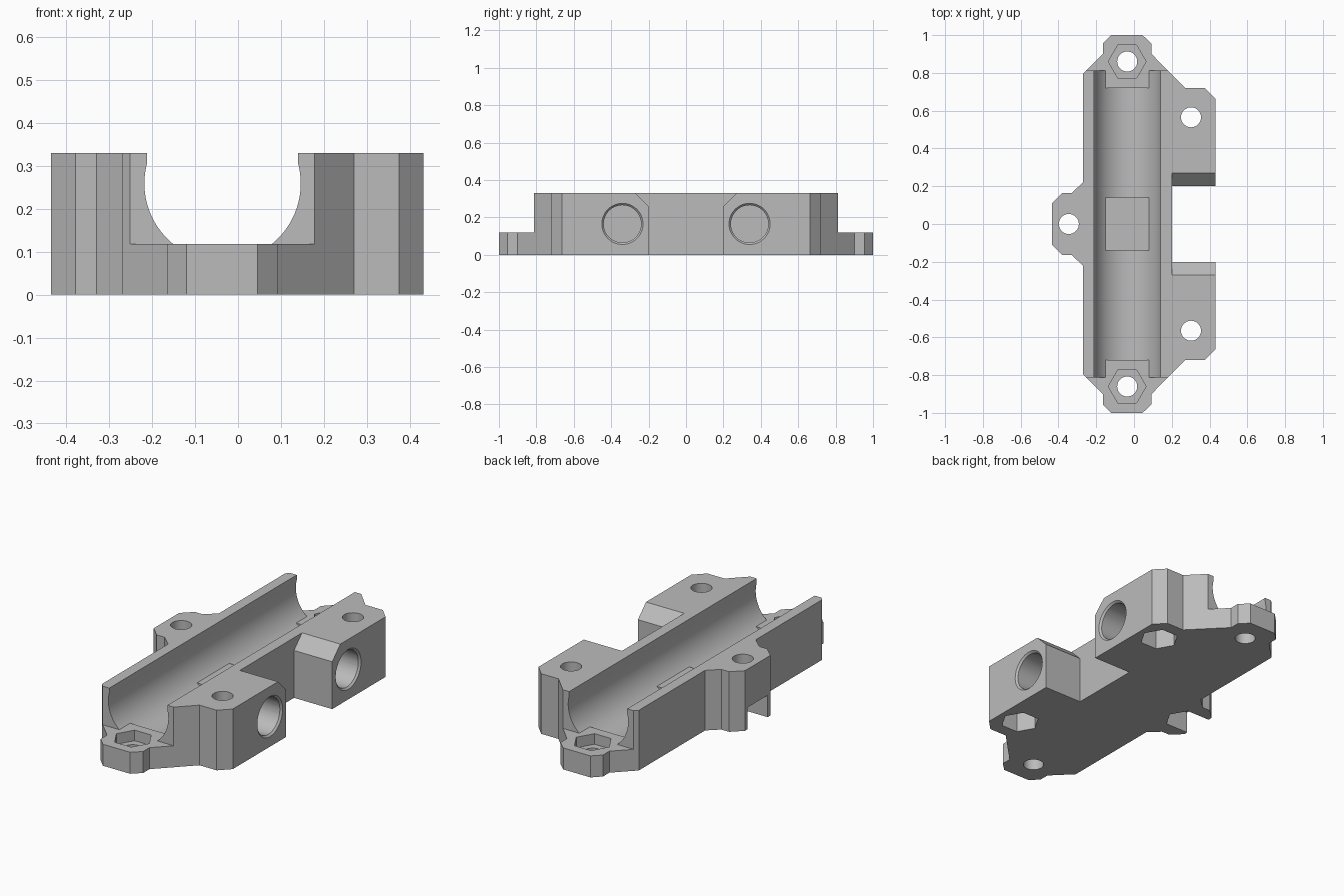
import bpy
import bmesh
import math
from mathutils import Matrix

cube = bpy.data.objects.get("Cube")
if cube:
    bpy.data.objects.remove(cube, do_unlink=True)

HEIGHT, FLOOR = 0.33, 0.118     # body top, low shelf height
AXIS_X, AXIS_Z, BORE = -0.036, 0.259, 0.182

grey = bpy.data.materials.new("plain_grey")
grey.use_nodes = True
grey.diffuse_color = (0.5, 0.5, 0.5, 1)
grey.node_tree.nodes["Principled BSDF"].inputs["Base Color"].default_value = grey.diffuse_color


def finish(name, bm):
    bmesh.ops.recalc_face_normals(bm, faces=bm.faces)
    mesh = bpy.data.meshes.new(name)
    bm.to_mesh(mesh)
    bm.free()
    mesh.materials.append(grey)
    obj = bpy.data.objects.new(name, mesh)
    bpy.context.collection.objects.link(obj)
    return obj


def prism(name, profile, lo, hi, axis="z"):
    """Extrude a 2D profile along an axis."""
    place = {"x": lambda a, b, t: (t, a, b),
             "y": lambda a, b, t: (a, t, b),
             "z": lambda a, b, t: (a, b, t)}[axis]
    bm = bmesh.new()
    rings = [[bm.verts.new(place(a, b, t)) for a, b in profile] for t in (lo, hi)]
    bm.faces.new(rings[0])
    bm.faces.new(rings[1])
    n = len(profile)
    for i in range(n):
        j = (i + 1) % n
        bm.faces.new((rings[0][i], rings[0][j], rings[1][j], rings[1][i]))
    return finish(name, bm)


def box(name, x0, x1, y0, y1, z0, z1):
    return prism(name, [(x0, y0), (x1, y0), (x1, y1), (x0, y1)], z0, z1)


def ngon(cx, cy, radius, sides):
    return [(cx + radius * math.cos(2 * math.pi * i / sides),
             cy + radius * math.sin(2 * math.pi * i / sides)) for i in range(sides)]


def cut(target, cutter):
    mod = target.modifiers.new("cut", "BOOLEAN")
    mod.operation = "DIFFERENCE"
    mod.solver = "EXACT"
    mod.object = cutter
    bpy.context.view_layer.update()
    graph = bpy.context.evaluated_depsgraph_get()
    mesh = bpy.data.meshes.new_from_object(target.evaluated_get(graph))
    target.modifiers.clear()
    target.data = mesh
    bpy.data.objects.remove(cutter, do_unlink=True)


# Body: half outline from the left lug round to the notch, mirrored in y
half = [(-0.435, 0.11), (-0.378, 0.165), (-0.33, 0.165), (-0.27, 0.22),
        (-0.27, 0.795), (-0.165, 0.9), (-0.165, 0.955), (-0.12, 1.0),
        (0.045, 1.0), (0.093, 0.955), (0.093, 0.9), (0.27, 0.72),
        (0.375, 0.72), (0.432, 0.662), (0.432, 0.2), (0.2, 0.2)]
body = prism("guide_block", half + [(x, -y) for x, y in reversed(half)], 0, HEIGHT)

# Long open bore with straight lips, interrupted by flat pads
lip = math.asin((0.305 - AXIS_Z) / BORE)
profile = [(AXIS_X + BORE * math.cos(lip), 0.5)]
for i in range(65):
    a = lip - (math.pi + 2 * lip) * i / 64
    profile.append((AXIS_X + BORE * math.cos(a), AXIS_Z + BORE * math.sin(a)))
profile.append((AXIS_X - BORE * math.cos(lip), 0.5))
bore = prism("bore_cutter", profile, -1.1, 1.1, "y")
for y0, y1 in ((-1.2, -0.72), (-0.14, 0.14), (0.72, 1.2)):
    cut(bore, box("pad", -0.4, 0.4, y0, y1, 0, FLOOR))
cut(body, bore)

for side in (-1, 1):
    # Low end ear with top nut pocket
    y0, y1 = sorted((side * 0.813, side * 1.2))
    cut(body, box("ear_cutter", -0.6, 0.6, y0, y1, FLOOR, 0.6))
    cut(body, prism("ear_nut", ngon(AXIS_X, side * 0.86, 0.1, 6), 0.06, 0.2))
    cut(body, prism("ear_hole", ngon(AXIS_X, side * 0.86, 0.053, 32), -0.1, 0.5))

    # Sloped edge beside the notch
    slope = [(side * 0.19, 0.25), (side * 0.28, 0.34), (side * 0.19, 0.34)]
    cut(body, prism("slope_cutter", slope, 0.2, 0.6, "x"))

    # Side socket with a bevelled mouth
    cut(body, prism("socket", ngon(side * 0.34, 0.165, 0.1, 48), 0.22, 0.6, "x"))
    bm = bmesh.new()
    bmesh.ops.create_cone(bm, cap_ends=True, segments=48, radius1=0.096,
                          radius2=0.112, depth=0.016,
                          matrix=Matrix.Translation((0.426, side * 0.34, 0.165))
                          @ Matrix.Rotation(math.pi / 2, 4, "Y"))
    cut(body, finish("socket_mouth", bm))

    # Screw hole with nut pocket underneath
    cut(body, prism("block_nut", ngon(0.302, side * 0.565, 0.1, 6), -0.1, 0.12))
    cut(body, prism("block_hole", ngon(0.302, side * 0.565, 0.053, 32), -0.1, 0.5))

# Left lug: screw hole and nut slot open to the outside
slot = [(-0.6, 0.087), (-0.6, -0.087)] + [
    p for p in ngon(-0.345, 0, 0.1, 6)[4:] + ngon(-0.345, 0, 0.1, 6)[:2]]
cut(body, prism("lug_nut", slot, -0.1, 0.12))
cut(body, prism("lug_hole", ngon(-0.345, 0, 0.053, 32), -0.1, 0.5))

bpy.ops.object.select_all(action="DESELECT")
body.select_set(True)
bpy.context.view_layer.objects.active = body
bpy.ops.object.shade_smooth_by_angle(angle=math.radians(25))
